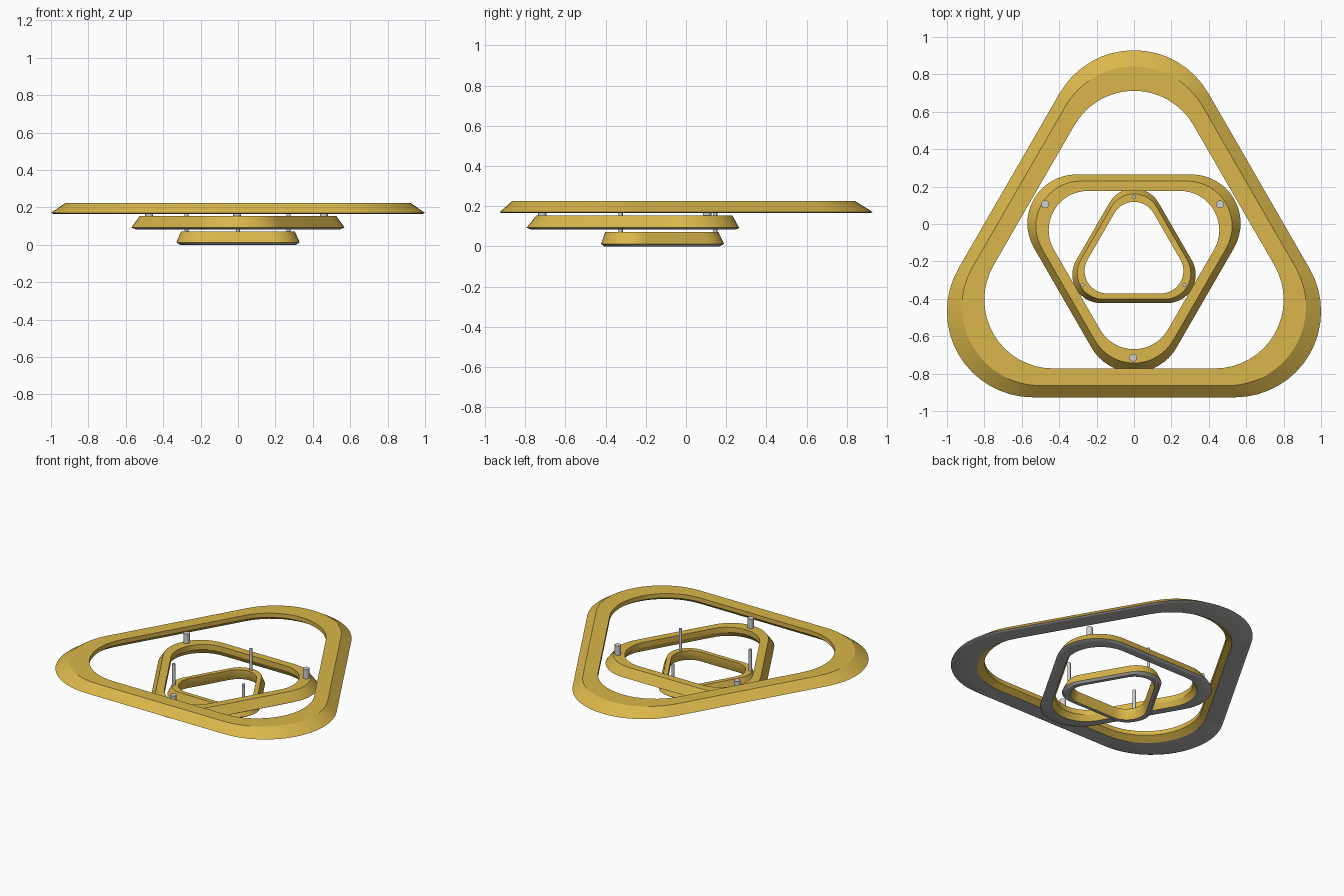
import bpy, bmesh, math

if "Cube" in bpy.data.objects:
    bpy.data.objects.remove(bpy.data.objects["Cube"])


def material(name, rgb):
    m = bpy.data.materials.new(name)
    m.diffuse_color = (*rgb, 1)
    m.use_nodes = True
    m.node_tree.nodes["Principled BSDF"].inputs["Base Color"].default_value = m.diffuse_color
    return m


gold = material("brushed gold", (0.70, 0.47, 0.07))
diffuser = material("grey diffuser", (0.45, 0.44, 0.43))
steel = material("pale steel", (0.62, 0.62, 0.64))

STEPS = 16


def rounded_triangle():
    """Unit outline, half width 1, pointing to +y, centred on its centroid."""
    pts = []
    for k in range(3):
        mid = math.pi / 2 + k * math.tau / 3
        cx, cy = 0.625 * math.cos(mid), 0.625 * math.sin(mid)
        for i in range(STEPS + 1):
            a = mid + math.radians(-60 + 120 * i / STEPS)
            pts.append((cx + 0.459 * math.cos(a), cy + 0.459 * math.sin(a)))
    return pts


def ring(name, size, yc, z0, z1, lip, lip_scale, flip):
    """Bevelled ring swept from a cross-section of (scale, z)."""
    zm = z0 + (z1 - z0) * 0.5
    section = [(lip_scale, z0), (1.0, z0 + lip), (0.92, z1),
               (0.80, z1), (0.80, zm), (0.845, z0)]
    outline = rounded_triangle()
    bm = bmesh.new()
    loops = [[bm.verts.new((x * s * size * flip, yc + y * s * size * flip, z))
              for x, y in outline] for s, z in section]
    n = len(outline)
    for j in range(len(loops)):
        a, b = loops[j], loops[(j + 1) % len(loops)]
        for i in range(n):
            k = (i + 1) % n
            f = bm.faces.new((a[i], a[k], b[k], b[i]))
            # underside and its lip are the diffuser
            f.material_index = 1 if j in (0, len(loops) - 1) else 0
    bmesh.ops.recalc_face_normals(bm, faces=bm.faces)
    me = bpy.data.meshes.new(name)
    bm.to_mesh(me)
    bm.free()
    me.materials.append(gold)
    me.materials.append(diffuser)
    ob = bpy.data.objects.new(name, me)
    bpy.context.collection.objects.link(ob)
    smooth(ob)


def smooth(ob):
    bpy.ops.object.select_all(action='DESELECT')
    ob.select_set(True)
    bpy.context.view_layer.objects.active = ob
    bpy.ops.object.shade_smooth_by_angle(angle=math.radians(25))


def rod(name, x, y, z0, z1, r):
    bpy.ops.mesh.primitive_cylinder_add(vertices=16, radius=r, depth=z1 - z0,
                                        location=(x, y, (z0 + z1) / 2))
    ob = bpy.context.object
    ob.name = name
    ob.data.materials.append(steel)
    smooth(ob)


# Three stacked rings, the middle one turned round
ring("large_ring", 1.0, -0.155, 0.165, 0.225, 0.006, 0.985, 1)
ring("middle_ring", 0.57, -0.175, 0.083, 0.155, 0.010, 0.96, -1)
ring("small_ring", 0.33, -0.168, 0.0, 0.072, 0.013, 0.94, 1)

# Thick rods rise from the middle ring, thin rods from the small ring
for i, (x, y) in enumerate([(-0.475, 0.105), (0.46, 0.105), (-0.005, -0.715)]):
    rod(f"thick_rod_{i + 1}", x, y, 0.14, 0.222, 0.021)
for i, (x, y) in enumerate([(-0.275, -0.325), (0.27, -0.325), (0.0, 0.145)]):
    rod(f"thin_rod_{i + 1}", x, y, 0.06, 0.222, 0.0105)
